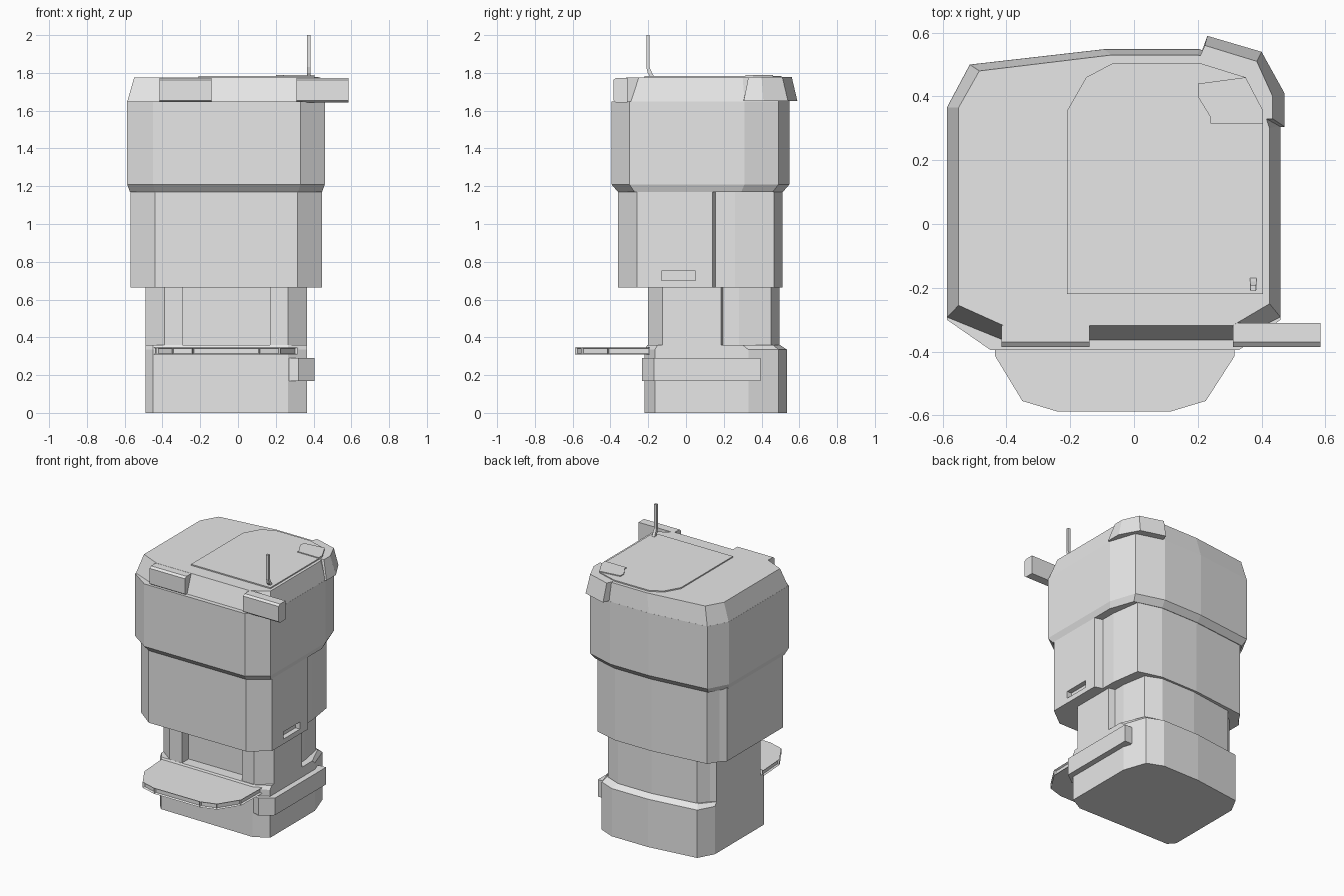
import bpy, bmesh

if "Cube" in bpy.data.objects:
    bpy.data.objects.remove(bpy.data.objects["Cube"])

grey = bpy.data.materials.new("light_grey")
grey.diffuse_color = (0.8, 0.8, 0.8, 1)
grey.use_nodes = True
grey.node_tree.nodes["Principled BSDF"].inputs["Base Color"].default_value = grey.diffuse_color


def loft(name, *rings):
    """Closed solid through outlines: each ring is (outline, z)."""
    bm = bmesh.new()
    loops = [[bm.verts.new((x, y, z)) for x, y in pts] for pts, z in rings]
    n = len(loops[0])
    bm.faces.new(loops[0])
    bm.faces.new(loops[-1])
    for a, b in zip(loops, loops[1:]):
        for i in range(n):
            j = (i + 1) % n
            bm.faces.new((a[i], a[j], b[j], b[i]))
    bmesh.ops.recalc_face_normals(bm, faces=bm.faces)
    me = bpy.data.meshes.new(name)
    bm.to_mesh(me)
    bm.free()
    me.materials.append(grey)
    ob = bpy.data.objects.new(name, me)
    bpy.context.collection.objects.link(ob)
    return ob


def prism(name, pts, z0, z1):
    return loft(name, (pts, z0), (pts, z1))


def rect(x0, x1, y0, y1):
    return [(x0, y0), (x1, y0), (x1, y1), (x0, y1)]


def scaled(pts, sx, sy, cx=-0.0635, cy=0.075):
    return [(cx + (x - cx) * sx, cy + (y - cy) * sy) for x, y in pts]


def inset_sides(ob, thickness, depth, test):
    bm = bmesh.new()
    bm.from_mesh(ob.data)
    bm.normal_update()
    bmesh.ops.inset_individual(bm, faces=[f for f in bm.faces if test(f)],
                               thickness=thickness, depth=depth)
    bm.to_mesh(ob.data)
    bm.free()


# foot block, stepping in at the back near its top
foot = [(-.45, -.21), (.265, -.22), (.365, -.165), (.365, .33), (.31, .49),
        (.2, .535), (-.08, .535), (-.43, .49), (-.49, .38), (-.49, -.165)]
foot_top = [(-.45, -.2), (.265, -.205), (.365, -.15), (.365, .3), (.295, .46),
            (.18, .497), (-.08, .497), (-.41, .455), (-.49, .36), (-.49, -.15)]
loft("foot_block", (foot, 0), (foot, .335), (foot_top, .36))

# bar along the right side of the foot
bar = [(.265, -.215), (.32, -.232), (.405, -.17), (.405, .395), (.35, .395), (.3, -.15)]
prism("side_bar", bar, .17, .29)

# waist with front recess and stepped-in back
waist = [(-.39, -.2), (-.295, -.2), (-.295, -.125), (.17, -.125), (.17, -.2), (.265, -.2),
         (.365, -.125), (.365, .185), (.32, .195), (.32, .28), (.29, .45), (.18, .495),
         (-.08, .495), (-.4, .45), (-.455, .385), (-.49, .36), (-.49, -.125)]
prism("waist", waist, .33, .67)

# front tray with grooved rim
tray = [(-.45, -.19), (-.435, -.415), (-.35, -.555), (-.24, -.588),
        (.115, -.588), (.225, -.555), (.315, -.415), (.32, -.19)]
tray_ob = prism("front_tray", tray, .308, .347)
inset_sides(tray_ob, .009, -.012,
            lambda f: abs(f.normal.z) < .1 and f.normal.y < .5)

# middle body, stepped in around the back
middle = [(-.44, -.36), (.315, -.36), (.445, -.26), (.445, .14), (.39, .157), (.39, .26),
          (.36, .465), (.195, .51), (-.09, .51), (-.49, .465), (-.535, .395),
          (-.57, .36), (-.57, -.26)]
body = prism("middle_body", middle, .665, 1.18)

# slot sunk into the right side of the middle body
cutter = prism("slot_cutter", rect(.41, .5, -.13, .05), .70, .75)
cutter.hide_render = True
mod = body.modifiers.new("slot", "BOOLEAN")
mod.operation = "DIFFERENCE"
mod.solver = "EXACT"
mod.object = cutter
bpy.context.view_layer.objects.active = body
body.select_set(True)
bpy.ops.object.modifier_apply(modifier="slot")
bpy.data.objects.remove(cutter)

# upper body with bevelled underside
upper = [(-.45, -.395), (.33, -.395), (.46, -.3), (.46, .31), (.4, .49), (.205, .548),
         (-.095, .548), (-.515, .5), (-.587, .365), (-.587, -.3)]
loft("upper_body", (scaled(upper, .971, .926), 1.17), (upper, 1.21), (upper, 1.648))

# tapered lid
lid_low = [(-.41, -.365), (.31, -.365), (.46, -.293), (.46, .31), (.4, .49), (.205, .548),
           (-.095, .548), (-.515, .5), (-.587, .365), (-.587, -.293)]
lid_top = [(-.41, -.318), (.31, -.318), (.425, -.25), (.425, .3), (.37, .47), (.2, .53),
           (-.07, .53), (-.485, .48), (-.55, .365), (-.55, -.255)]
loft("lid", (lid_low, 1.645), (lid_top, 1.775))

# two blocks on the front edge of the lid
for name, x in (("left_block", -.415), ("right_block", .31)):
    low, high = rect(x, x + .275, -.385, -.31), rect(x, x + .275, -.37, -.31)
    loft(name, (high, 1.643), (low, 1.655), (low, 1.762), (high, 1.774))

# corner guard at the back right of the lid
guard_low = [(.205, .52), (.23, .59), (.4, .54), (.472, .41), (.472, .305), (.41, .3)]
guard_top = [(.2, .51), (.222, .56), (.385, .51), (.435, .4), (.435, .33), (.39, .33)]
loft("corner_guard", (guard_low, 1.65), (guard_top, 1.777))

# thin hatch and its small raised plate
hatch = [(-.21, -.22), (.405, -.22), (.405, .355), (.35, .46), (.205, .505),
         (-.065, .505), (-.15, .46), (-.21, .355)]
prism("roof_hatch", hatch, 1.77, 1.783)
plate = [(.24, .315), (.405, .315), (.405, .355), (.35, .46), (.2, .44), (.2, .4), (.24, .335)]
prism("hatch_plate", plate, 1.78, 1.789)

# bent antenna
loft("antenna", (rect(.364, .384, -.187, -.165), 1.775), (rect(.364, .384, -.203, -.18), 1.8),
     (rect(.365, .383, -.21, -.193), 1.83), (rect(.365, .383, -.21, -.193), 2.0))
